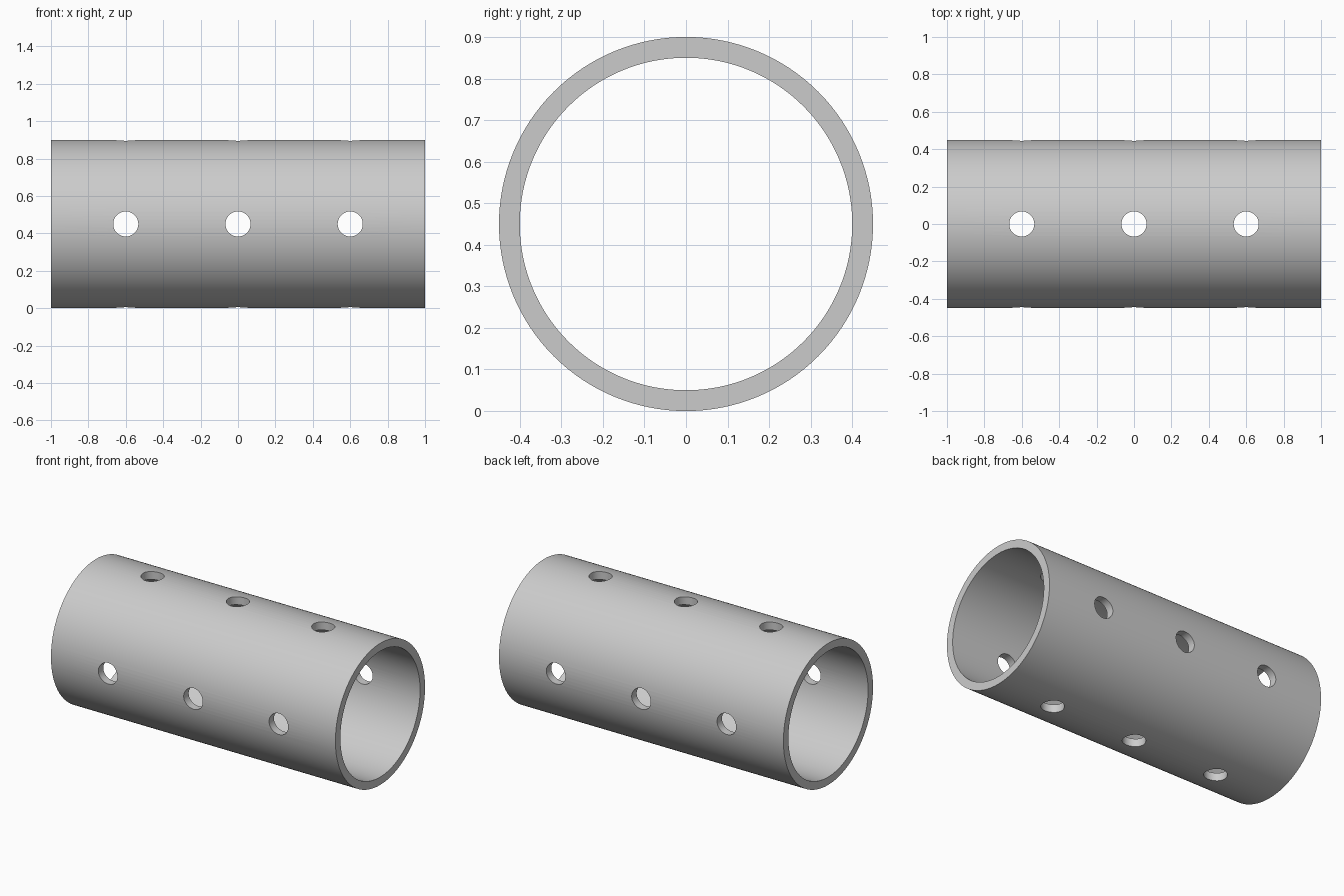
import bpy, bmesh
from math import pi
from mathutils import Matrix, Vector

OUTER, INNER, LENGTH = 0.45, 0.40, 2.0
HOLE_RADIUS, HOLE_SPACING = 0.067, 0.6

if "Cube" in bpy.data.objects:
    bpy.data.objects.remove(bpy.data.objects["Cube"], do_unlink=True)

grey = bpy.data.materials.new("light grey")
grey.use_nodes = True
colour = (0.6, 0.6, 0.6, 1)
grey.diffuse_color = colour
grey.node_tree.nodes["Principled BSDF"].inputs["Base Color"].default_value = colour


def add_object(name, bm):
    bmesh.ops.recalc_face_normals(bm, faces=bm.faces)
    mesh = bpy.data.meshes.new(name)
    bm.to_mesh(mesh)
    bm.free()
    mesh.materials.append(grey)
    obj = bpy.data.objects.new(name, mesh)
    bpy.context.collection.objects.link(obj)
    return obj


# Tube: rectangular wall profile spun around the x axis
bm = bmesh.new()
half = LENGTH / 2
profile = [(-half, INNER), (half, INNER), (half, OUTER), (-half, OUTER)]
verts = [bm.verts.new((x, 0, r)) for x, r in profile]
edges = [bm.edges.new((verts[i], verts[(i + 1) % 4])) for i in range(4)]
bmesh.ops.spin(bm, geom=verts + edges, cent=(0, 0, 0), axis=(1, 0, 0),
               angle=2 * pi, steps=128)
bmesh.ops.remove_doubles(bm, verts=bm.verts, dist=0.0001)
tube = add_object("perforated_tube", bm)
tube.data.transform(Matrix.Translation((0, 0, OUTER)))

# Drill holes straight through, across and vertically, at three stations
bpy.context.view_layer.objects.active = tube
tube.select_set(True)
for x in (-HOLE_SPACING, 0, HOLE_SPACING):
    for angle in (0, pi / 2):
        bm = bmesh.new()
        place = Matrix.Translation(Vector((x, 0, OUTER))) @ Matrix.Rotation(angle, 4, "X")
        bmesh.ops.create_cone(bm, cap_ends=True, segments=48, radius1=HOLE_RADIUS,
                              radius2=HOLE_RADIUS, depth=1.2, matrix=place)
        drill = add_object("hole_cutter", bm)
        drill.hide_render = True
        cut = tube.modifiers.new("hole", "BOOLEAN")
        cut.operation = "DIFFERENCE"
        cut.solver = "EXACT"
        cut.object = drill
        bpy.ops.object.modifier_apply(modifier=cut.name)
        bpy.data.objects.remove(drill, do_unlink=True)

# Smooth walls with crisp rims
bpy.ops.object.shade_smooth_by_angle(angle=pi / 6)
